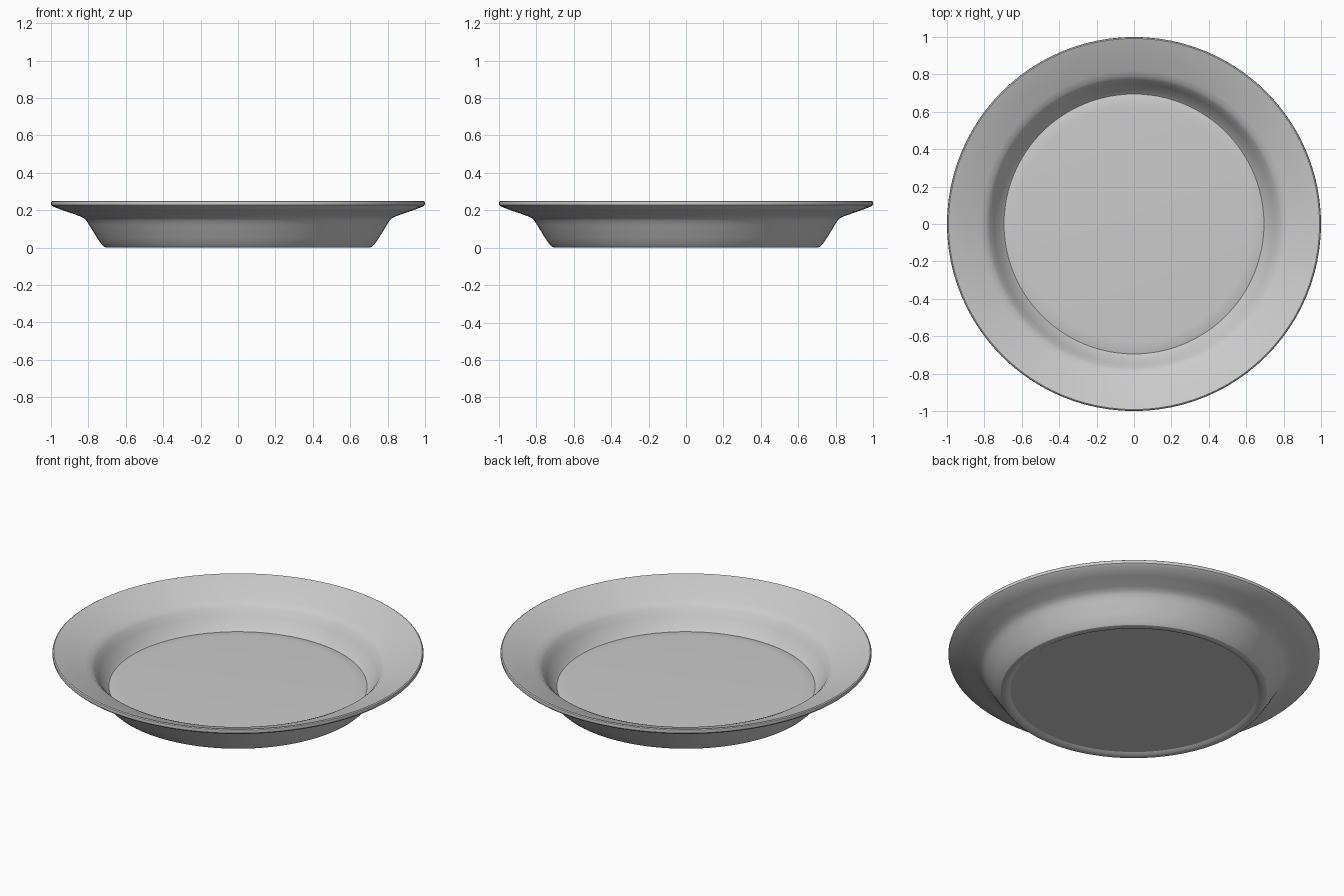
import bpy, bmesh, math

cube = bpy.data.objects.get("Cube")
if cube:
    bpy.data.objects.remove(cube, do_unlink=True)

SEGMENTS = 96

# Single glaze colour
glaze = bpy.data.materials.new("light_grey_glaze")
glaze.use_nodes = True
colour = (0.6, 0.6, 0.6, 1)
glaze.diffuse_color = colour
glaze.node_tree.nodes["Principled BSDF"].inputs["Base Color"].default_value = colour

# Cross-section (radius, height): floor, inner wall, rim, lip
upper = [(0, 0.05), (0.63, 0.05), (0.67, 0.048), (0.695, 0.042),
         (0.715, 0.06), (0.75, 0.115), (0.772, 0.15), (0.79, 0.168),
         (0.82, 0.182), (0.9, 0.214), (0.985, 0.248)]
lip = [(0.992, 0.25), (0.998, 0.246), (1, 0.238), (0.998, 0.228), (0.99, 0.22)]
# Underside: rim, outer wall, rounded foot ring, recessed base
lower = [(0.92, 0.194), (0.85, 0.17), (0.825, 0.158), (0.81, 0.144),
         (0.795, 0.12), (0.755, 0.055), (0.73, 0.018), (0.717, 0.005),
         (0.7, 0), (0.682, 0.003), (0.665, 0.013), (0, 0.013)]

# Plate: revolve the cross-section about the vertical axis
bm = bmesh.new()
verts = [bm.verts.new((r, 0, z)) for r, z in upper + lip + lower]
edges = [bm.edges.new(pair) for pair in zip(verts, verts[1:])]
bmesh.ops.spin(bm, geom=verts + edges, cent=(0, 0, 0), axis=(0, 0, 1),
               angle=math.tau, steps=SEGMENTS, use_merge=False)
bmesh.ops.remove_doubles(bm, verts=bm.verts, dist=0.0001)
bmesh.ops.recalc_face_normals(bm, faces=bm.faces)
mesh = bpy.data.meshes.new("plate")
bm.to_mesh(mesh)
bm.free()

plate = bpy.data.objects.new("plate", mesh)
bpy.context.collection.objects.link(plate)
mesh.materials.append(glaze)

# Smooth glaze with crisp floor and base outlines
bpy.ops.object.select_all(action="DESELECT")
plate.select_set(True)
bpy.context.view_layer.objects.active = plate
bpy.ops.object.shade_smooth_by_angle(angle=math.radians(28))
